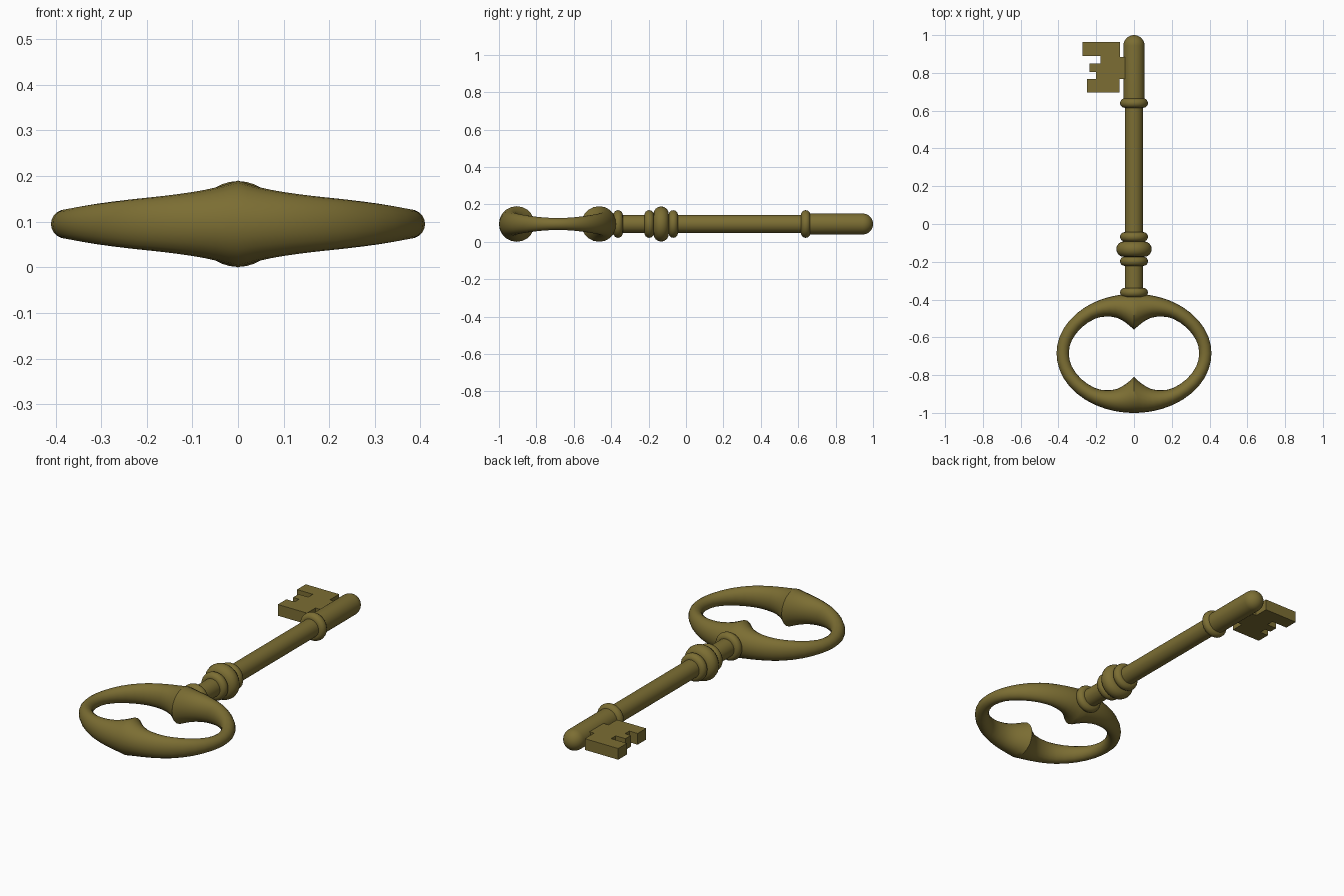
import bpy, bmesh
from math import sin, cos, pi, radians

if "Cube" in bpy.data.objects:
    bpy.data.objects.remove(bpy.data.objects["Cube"])

ZC = 0.095          # height of the key's axis
CY = -0.685         # centre of the bow
brass = bpy.data.materials.new("old_brass")
brass.diffuse_color = (0.2, 0.155, 0.033, 1)
brass.use_nodes = True
brass.node_tree.nodes["Principled BSDF"].inputs["Base Color"].default_value = brass.diffuse_color


def finish(name, bm, smooth=True):
    bmesh.ops.remove_doubles(bm, verts=bm.verts, dist=1e-5)
    bmesh.ops.recalc_face_normals(bm, faces=bm.faces)
    me = bpy.data.meshes.new(name)
    bm.to_mesh(me)
    bm.free()
    ob = bpy.data.objects.new(name, me)
    bpy.context.collection.objects.link(ob)
    me.materials.append(brass)
    if smooth:
        bpy.ops.object.select_all(action='DESELECT')
        ob.select_set(True)
        bpy.context.view_layer.objects.active = ob
        bpy.ops.object.shade_smooth_by_angle(angle=radians(40))
    return ob


def skin(bm, rings, closed):
    """Join successive rings of points with quads."""
    vs = [[bm.verts.new(p) for p in r] for r in rings]
    n = len(vs[0])
    for i in range(len(vs) if closed else len(vs) - 1):
        a, b = vs[i], vs[(i + 1) % len(vs)]
        for j in range(n):
            k = (j + 1) % n
            bm.faces.new((a[j], a[k], b[k], b[j]))


def lathe(name, profile, closed=False, sides=32):
    """Turn a (radius, y) profile around the key's axis."""
    bm = bmesh.new()
    skin(bm, [[(r * cos(2 * pi * j / sides), y, ZC + r * sin(2 * pi * j / sides))
               for j in range(sides)] for r, y in profile], closed)
    return finish(name, bm)


# Bow: swept oval sections, thick at the cusps and slim at the sides
# (outer ellipse angle, inner x, inner y, half height) for one quadrant
keys = [(0, 0, .125, .095), (7, .04, .160, .081), (15.5, .09, .188, .070),
        (27, .15, .195, .061), (39, .21, .182, .054), (57, .28, .135, .044),
        (74, .33, .068, .035), (90, .345, 0, .032)]


def catmull(p0, p1, p2, p3, t):
    return [0.5 * (2 * b + (c - a) * t + (2 * a - 5 * b + 4 * c - d) * t * t
                   + (3 * b - a - 3 * c + d) * t ** 3) for a, b, c, d in zip(p0, p1, p2, p3)]


last = len(keys) - 1
a, b = keys[-2:-4:-1]
mirrored_end = (180 - a[0], a[1], -a[2], a[3])
quad = []
for i in range(last):
    nxt = keys[i + 2] if i + 2 <= last else mirrored_end
    for t in (0, 0.5):
        quad.append(catmull(keys[max(i - 1, 0)], keys[i], keys[i + 1], nxt, t))
quad.append(keys[-1])


def section(q, sx, sy, sides=20):
    ang, ix, iy, h = q
    ox, oy = .41 * sin(radians(ang)), .315 * cos(radians(ang))
    pts = []
    for j in range(sides):
        c, s = cos(2 * pi * j / sides), sin(2 * pi * j / sides)
        x = (ox + ix) / 2 + (ox - ix) / 2 * c
        y = (oy + iy) / 2 + (oy - iy) / 2 * c
        pts.append((sx * x, CY + sy * y, ZC + h * s))
    return pts


loop = [section(q, 1, 1) for q in quad]
loop += [section(q, 1, -1) for q in quad[-2::-1]]
loop += [section(q, -1, -1) for q in quad[1:]]
loop += [section(q, -1, 1) for q in quad[-2:0:-1]]
bm = bmesh.new()
skin(bm, loop, True)
finish("bow", bm)

# Shaft and its thicker round-ended tip
lathe("shaft", [(0, -.42), (.048, -.42), (.048, .65), (0, .65)])
R = .056
lathe("shaft_tip", [(0, .64), (R, .64)] +
      [(R * cos(k * pi / 16), 1 - R + R * sin(k * pi / 16)) for k in range(9)])

# Collars: rounded rings (y, major radius, half width)
for name, y, major, w in [("bow_collar", -.363, .049, .025), ("lower_collar", -.197, .049, .025),
                          ("main_collar", -.133, .053, .041), ("upper_collar", -.068, .049, .025),
                          ("tip_collar", .64, .049, .025)]:
    lathe(name, [(major + w * cos(k * pi / 8), y + w * sin(k * pi / 8)) for k in range(16)], True)

# Bit: notched flat plate beside the tip
outline = [(-.02, .884), (-.074, .884), (-.074, .963), (-.272, .963), (-.272, .889),
           (-.178, .889), (-.178, .850), (-.236, .850), (-.236, .804), (-.201, .804),
           (-.201, .767), (-.250, .767), (-.250, .695), (-.077, .695), (-.077, .767), (-.02, .767)]
bm = bmesh.new()
face = bm.faces.new([bm.verts.new((x, y, ZC - .03)) for x, y in outline])
ext = bmesh.ops.extrude_face_region(bm, geom=[face], use_keep_orig=True)
bmesh.ops.translate(bm, vec=(0, 0, .06),
                    verts=[v for v in ext["geom"] if isinstance(v, bmesh.types.BMVert)])
finish("bit", bm, smooth=False)
